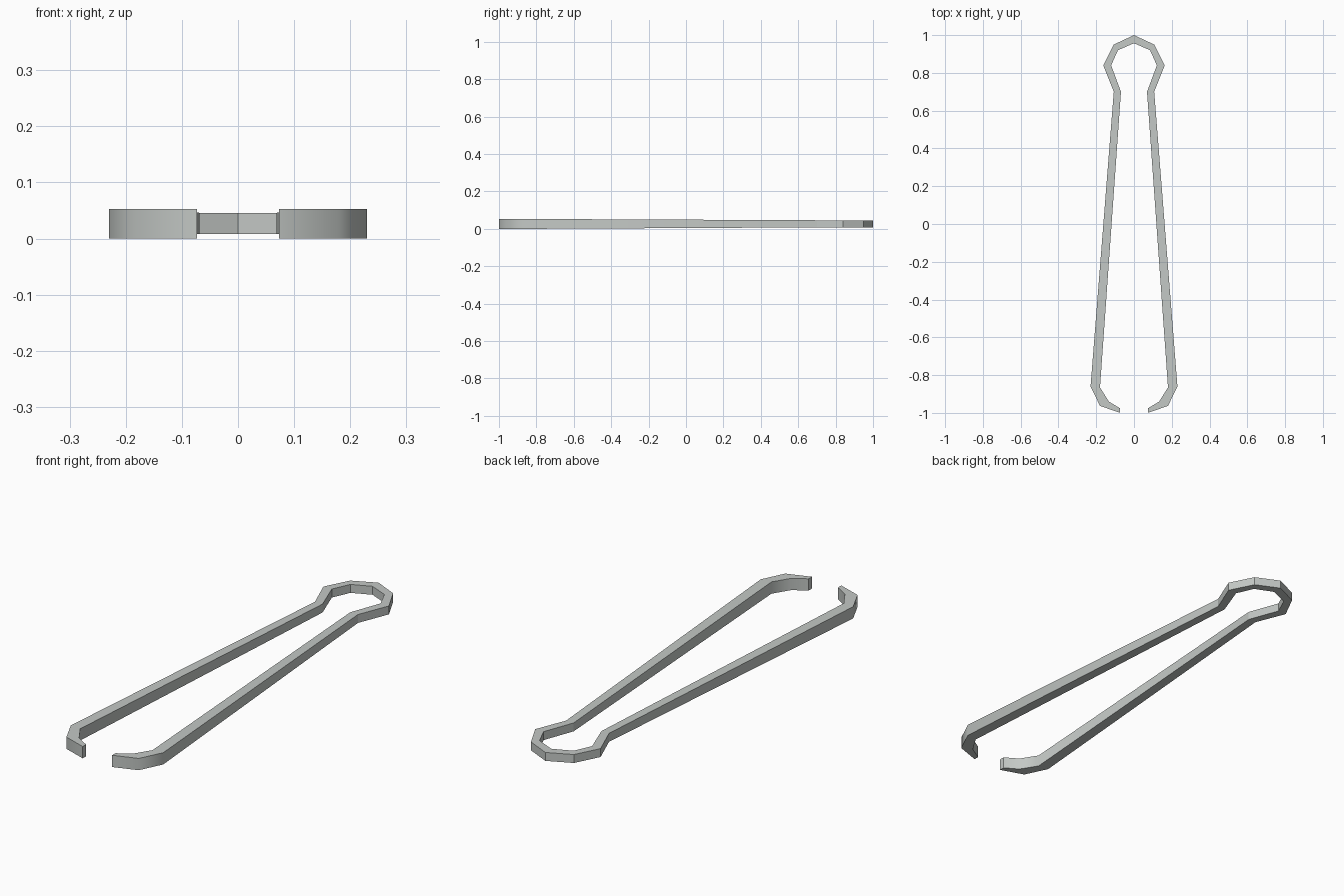
import bpy
import bmesh

cube = bpy.data.objects.get("Cube")
if cube:
    bpy.data.objects.remove(cube, do_unlink=True)

# Brushed steel
steel = bpy.data.materials.new("steel_grey")
steel.use_nodes = True
colour = (0.55, 0.58, 0.56, 1)
steel.diffuse_color = colour
steel.node_tree.nodes["Principled BSDF"].inputs["Base Color"].default_value = colour

# Stations along one arm, from spring loop to gripping tip
outer = [(0, 1), (.107, .95), (.163, .84), (.107, .70),
         (.23, -.86), (.18, -.963), (.073, -1)]
inner = [(0, .957), (.085, .92), (.121, .84), (.069, .70),
         (.18, -.865), (.133, -.94), (.073, -.976)]
FIRST_GRIP = 4          # stations from here on are full height

bm = bmesh.new()
rings = []
for i, (o, n) in enumerate(zip(outer, inner)):
    low, high = (0, .053) if i >= FIRST_GRIP else (.008, .046)
    rings.append([bm.verts.new((*p, z)) for p, z in
                  ((o, low), (o, high), (n, high), (n, low))])

# Skin between stations, open at the mirror plane and capped at the tip
for a, b in zip(rings, rings[1:]):
    for k in range(4):
        m = (k + 1) % 4
        bm.faces.new((a[k], a[m], b[m], b[k]))
bm.faces.new(rings[-1])
bmesh.ops.recalc_face_normals(bm, faces=bm.faces)

# The curled grips are smooth around their bends, everything else is crisp
for f in bm.faces:
    f.smooth = True
for e in bm.edges:
    e.smooth = False
for ring in rings[FIRST_GRIP:-1]:
    for a, b in ((0, 1), (2, 3)):
        bm.edges.get((ring[a], ring[b])).smooth = True

mesh = bpy.data.meshes.new("tongs")
bm.to_mesh(mesh)
bm.free()
mesh.materials.append(steel)
tongs = bpy.data.objects.new("tongs", mesh)
bpy.context.collection.objects.link(tongs)

# Second arm
mirror = tongs.modifiers.new("second_arm", "MIRROR")
mirror.use_axis[0] = True
mirror.use_clip = True
